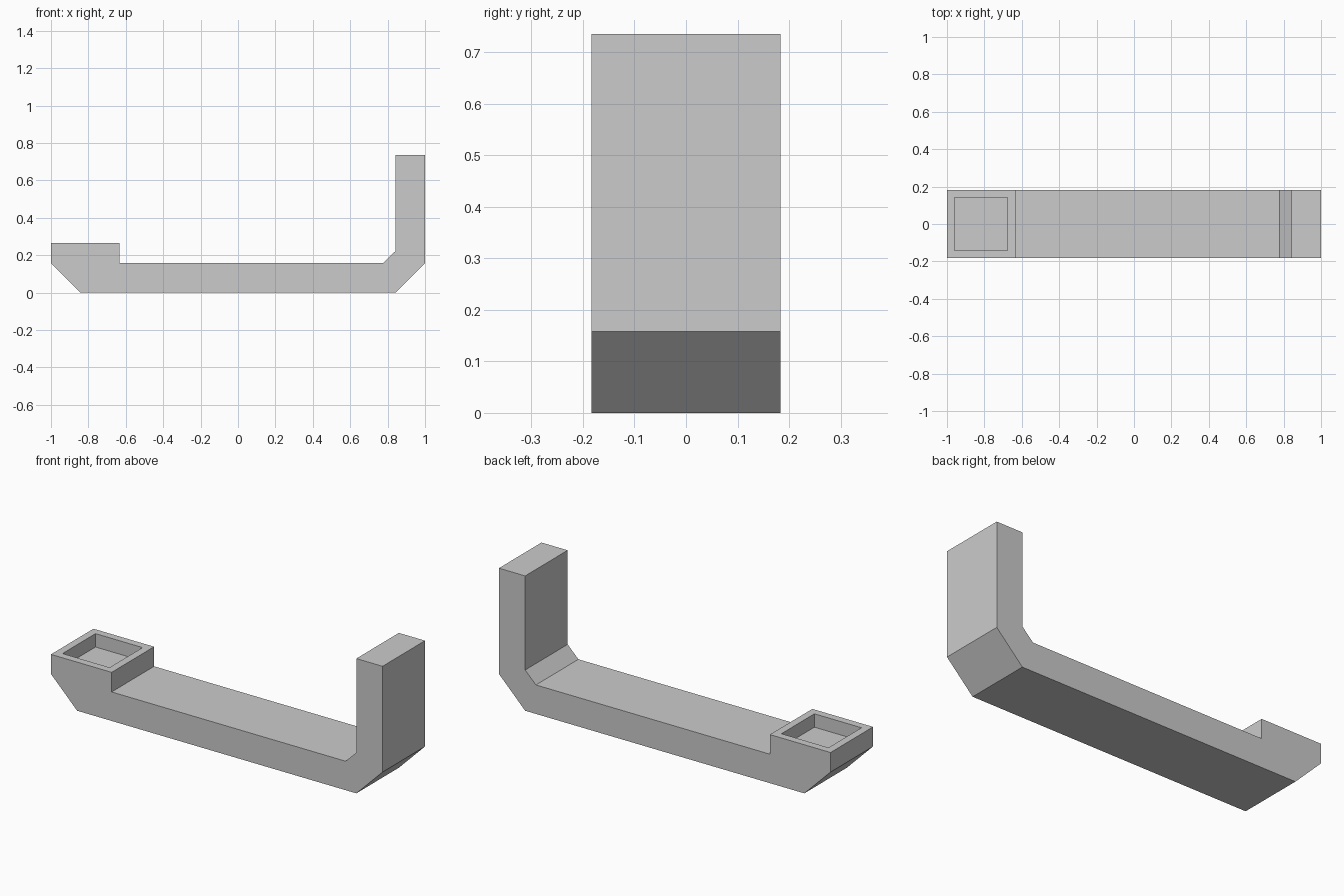
import bpy
import bmesh
from mathutils import Vector

cube = bpy.data.objects.get("Cube")
if cube:
    bpy.data.objects.remove(cube, do_unlink=True)

HALF_WIDTH = 0.183
THICK = 0.158        # bar and post thickness
POST_TOP = 0.735
BLOCK_TOP = 0.265
RIM = 0.041          # wall around the pocket
POCKET_DEPTH = 0.073

# Plain grey material
grey = bpy.data.materials.new("light_grey")
grey.use_nodes = True
color = (0.6, 0.6, 0.6, 1.0)
grey.diffuse_color = color
grey.node_tree.nodes["Principled BSDF"].inputs["Base Color"].default_value = color

# Side profile: bar with chamfered ends, raised block and upright post
profile = [
    (-1 + THICK, 0), (1 - THICK, 0), (1, THICK), (1, POST_TOP),
    (1 - THICK, POST_TOP), (1 - THICK, 0.222), (0.777, THICK),
    (-0.634, THICK), (-0.634, BLOCK_TOP), (-1, BLOCK_TOP), (-1, THICK),
]

# Extrude the profile across the width
bm = bmesh.new()
side = bm.faces.new([bm.verts.new((x, -HALF_WIDTH, z)) for x, z in profile])
extruded = bmesh.ops.extrude_face_region(bm, geom=[side])["geom"]
verts = [g for g in extruded if isinstance(g, bmesh.types.BMVert)]
bmesh.ops.translate(bm, verts=verts, vec=Vector((0, 2 * HALF_WIDTH, 0)))
bmesh.ops.recalc_face_normals(bm, faces=bm.faces[:])

# Square pocket sunk into the top of the raised block
top = next(f for f in bm.faces
           if all(abs(v.co.z - BLOCK_TOP) < 1e-4 for v in f.verts))
bmesh.ops.inset_region(bm, faces=[top], thickness=RIM, use_even_offset=True)
floor = bmesh.ops.extrude_discrete_faces(bm, faces=[top])["faces"][0]
bmesh.ops.translate(bm, verts=floor.verts[:], vec=Vector((0, 0, -POCKET_DEPTH)))
bmesh.ops.recalc_face_normals(bm, faces=bm.faces[:])

mesh = bpy.data.meshes.new("bracket_arm")
bm.to_mesh(mesh)
bm.free()
mesh.materials.append(grey)
bracket = bpy.data.objects.new("bracket_arm", mesh)
bpy.context.collection.objects.link(bracket)
